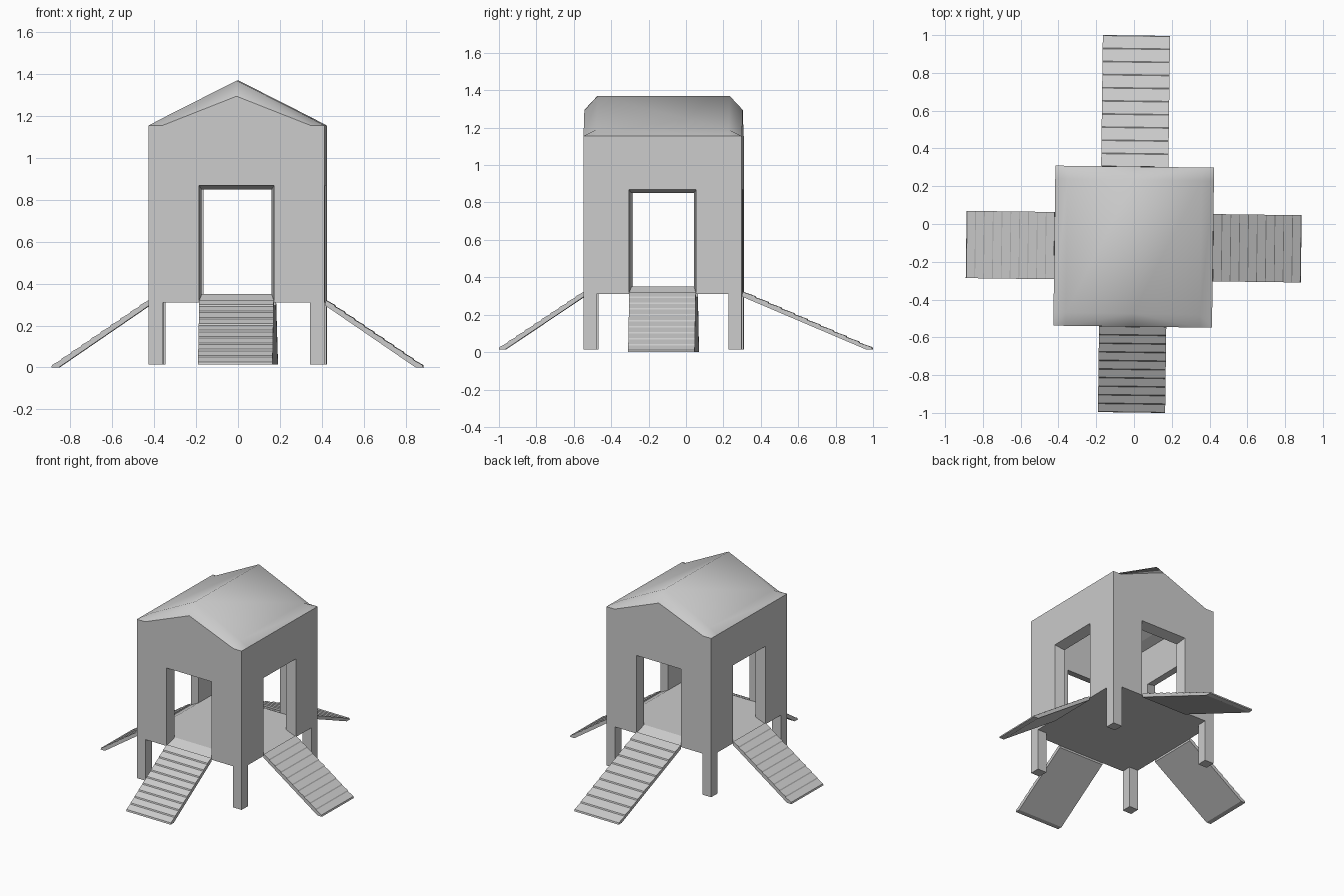
import bpy, bmesh, math
from mathutils import Matrix, Vector

if "Cube" in bpy.data.objects:
    bpy.data.objects.remove(bpy.data.objects["Cube"])

TILT = Matrix.Rotation(math.radians(-0.75), 4, 'Z')   # slight turn of the whole model
CENTRE = Matrix.Translation((0, -0.12, 0))
HX, HY = 0.42, 0.4235                                  # half sizes of the house


def add_object(name, bm):
    bmesh.ops.recalc_face_normals(bm, faces=bm.faces[:])
    me = bpy.data.meshes.new(name)
    bm.to_mesh(me)
    bm.free()
    ob = bpy.data.objects.new(name, me)
    bpy.context.collection.objects.link(ob)
    return ob


def frame(k, dist):
    # side k: local -y points outward, origin on the wall
    return TILT @ CENTRE @ Matrix.Rotation(k * math.pi / 2, 4, 'Z') @ Matrix.Translation((0, -dist, 0))


def house_solid(name, hx, hy, floor, eave, shoulder, gable, ridge):
    # closed block topped by a gable roof whose borders are bevelled
    bm = bmesh.new()
    xs = [-hx, -hx + 0.065, 0, hx - 0.065, hx]
    ys = [-hy, -hy + 0.07, hy - 0.07, hy]
    end = [eave, eave, gable, eave, eave]
    mid = [eave, shoulder, ridge, shoulder, eave]
    M = TILT @ CENTRE
    top = [[bm.verts.new(M @ Vector((x, y, (end if j in (0, 3) else mid)[i])))
            for i, x in enumerate(xs)] for j, y in enumerate(ys)]
    for j in range(3):
        for i in range(4):
            a, b, c, d = top[j][i], top[j][i + 1], top[j + 1][i + 1], top[j + 1][i]
            if (i < 2) == (j < 2) and j != 1:
                bm.faces.new((a, b, c)), bm.faces.new((a, c, d))
                continue
            if j != 1:
                bm.faces.new((a, b, d)), bm.faces.new((b, c, d))
            else:
                bm.faces.new((a, b, c, d))
    base = [bm.verts.new(M @ Vector((x, y, floor)))
            for x, y in ((-hx, -hy), (hx, -hy), (hx, hy), (-hx, hy))]
    bm.faces.new(base)
    bm.faces.new([base[0], base[1]] + top[0][::-1])
    bm.faces.new([base[1], base[2]] + [r[4] for r in top][::-1])
    bm.faces.new([base[2], base[3]] + top[3])
    bm.faces.new([base[3], base[0]] + [r[0] for r in top])
    return add_object(name, bm)


def door_cutter(k, dist):
    # opening that narrows from the outer to the inner wall face
    bm = bmesh.new()
    rings = []
    for d in (-0.02, 0.085):
        t = d / 0.07
        w, lo, hi = 0.18 - 0.013 * t, 0.312 + 0.038 * t, 0.87 - 0.02 * t
        rings.append([bm.verts.new(frame(k, dist) @ Vector((x, d, z)))
                      for x, z in ((-w, lo), (w, lo), (w, hi), (-w, hi))])
    a, b = rings
    bm.faces.new(a), bm.faces.new(b)
    for i in range(4):
        n = (i + 1) % 4
        bm.faces.new((a[i], a[n], b[n], b[i]))
    return add_object("door_cutter", bm)


def ramp(name, k, dist, length, foot, steps=10):
    # stepped ramp: saw-tooth profile extruded across the doorway width
    head = 0.322
    low = foot + 0.004
    pts = [(0.0, 0.296), (length - 0.035, foot), (length, foot)]
    for i in range(steps, 0, -1):
        t1, t0 = i / steps, (i - 1) / steps
        z1 = head + (low - head) * t1
        z0 = head + (low - head) * t0
        pts.append((length * t1 - 0.003, z1 + 0.008))
        pts.append((length * t0 + 0.001, z0))
    bm = bmesh.new()
    M = frame(k, dist)
    sides = [[bm.verts.new(M @ Vector((x, -p, z))) for p, z in pts] for x in (-0.178, 0.178)]
    bm.faces.new(sides[0]), bm.faces.new(sides[1])
    n = len(pts)
    for i in range(n):
        m = (i + 1) % n
        bm.faces.new((sides[0][i], sides[0][m], sides[1][m], sides[1][i]))
    add_object(name, bm)


# House: walls, floor and roof, hollowed out and opened on four sides
house = house_solid("house", HX, HY, 0.31, 1.155, 1.19, 1.295, 1.37)
cutters = [house_solid("room_cutter", HX - 0.07, HY - 0.07, 0.35, 1.115, 1.14, 1.24, 1.295)]
dists = [HY, HX, HY, HX]
cutters += [door_cutter(k, dists[k]) for k in range(4)]
for c in cutters:
    m = house.modifiers.new("cut", 'BOOLEAN')
    m.operation, m.solver, m.object = 'DIFFERENCE', 'EXACT', c
dg = bpy.context.evaluated_depsgraph_get()
mesh = bpy.data.meshes.new_from_object(house.evaluated_get(dg))
house.modifiers.clear()
house.data = mesh
for c in cutters:
    bpy.data.objects.remove(c)
# Only the outer roof is smooth
for p in mesh.polygons:
    p.use_smooth = p.center.z > 1.155 and p.normal.z > 0.1

# Legs at the corners
for n, (sx, sy) in enumerate(((-1, -1), (1, -1), (1, 1), (-1, 1))):
    bm = bmesh.new()
    bmesh.ops.create_cube(bm, size=1, matrix=TILT @ CENTRE
                          @ Matrix.Translation((sx * (HX - 0.035), sy * (HY - 0.035), 0.1625))
                          @ Matrix.Diagonal((0.07, 0.07, 0.295, 1)))
    add_object(f"leg_{n + 1}", bm)

# Ramps on all four sides
ramp("front_ramp", 0, HY, 0.4545, 0.015)
ramp("right_ramp", 1, HX, 0.467, 0.0)
ramp("back_ramp", 2, HY, 0.6945, 0.015)
ramp("left_ramp", 3, HX, 0.467, 0.0)
